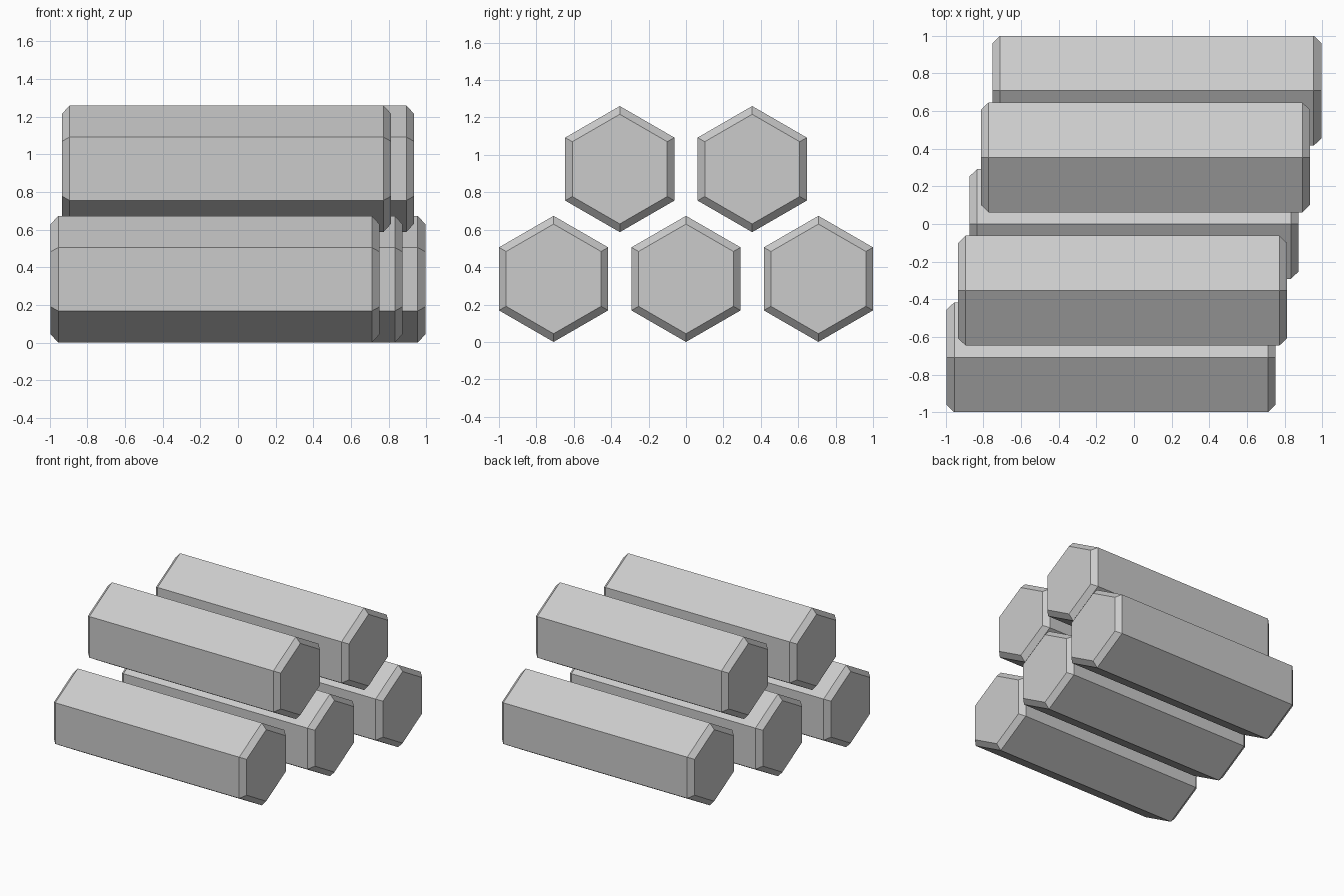
import bpy
import bmesh
from math import cos, sin, pi

cube = bpy.data.objects.get("Cube")
if cube:
    bpy.data.objects.remove(cube, do_unlink=True)

RADIUS = 0.337      # hexagon corner radius
CAP_RADIUS = 0.293  # corner radius of the flat end
HALF_LENGTH = 0.873
CHAMFER = 0.04
PITCH = 0.708       # spacing between neighbouring bars
STAGGER = 0.172     # sideways shift per unit of depth
ROW_RISE = 0.587

grey = bpy.data.materials.new("light_grey")
grey.use_nodes = True
colour = (0.6, 0.6, 0.6, 1)
grey.diffuse_color = colour
grey.node_tree.nodes["Principled BSDF"].inputs["Base Color"].default_value = colour


def hex_bar(name, y, z):
    """Six-sided bar along x with chamfered ends and corners up and down."""
    bm = bmesh.new()
    inner = HALF_LENGTH - CHAMFER
    sections = [(-HALF_LENGTH, CAP_RADIUS), (-inner, RADIUS),
                (inner, RADIUS), (HALF_LENGTH, CAP_RADIUS)]
    rings = [[bm.verts.new((x, r * sin(i * pi / 3), r * cos(i * pi / 3)))
              for i in range(6)] for x, r in sections]
    for a, b in zip(rings, rings[1:]):
        for i in range(6):
            j = (i + 1) % 6
            bm.faces.new((a[i], a[j], b[j], b[i]))
    bm.faces.new(rings[0])
    bm.faces.new(rings[-1])
    bmesh.ops.recalc_face_normals(bm, faces=bm.faces)
    mesh = bpy.data.meshes.new(name)
    bm.to_mesh(mesh)
    bm.free()
    mesh.materials.append(grey)
    bar = bpy.data.objects.new(name, mesh)
    bar.location = (STAGGER * y, y, z)
    bpy.context.collection.objects.link(bar)


# Lower row of three bars, upper row of two nested between them
for row, (label, count) in enumerate((("lower", 3), ("upper", 2))):
    for i in range(count):
        y = (i - (count - 1) / 2) * PITCH
        hex_bar(f"{label}_bar_{i + 1}", y, RADIUS + row * ROW_RISE)
